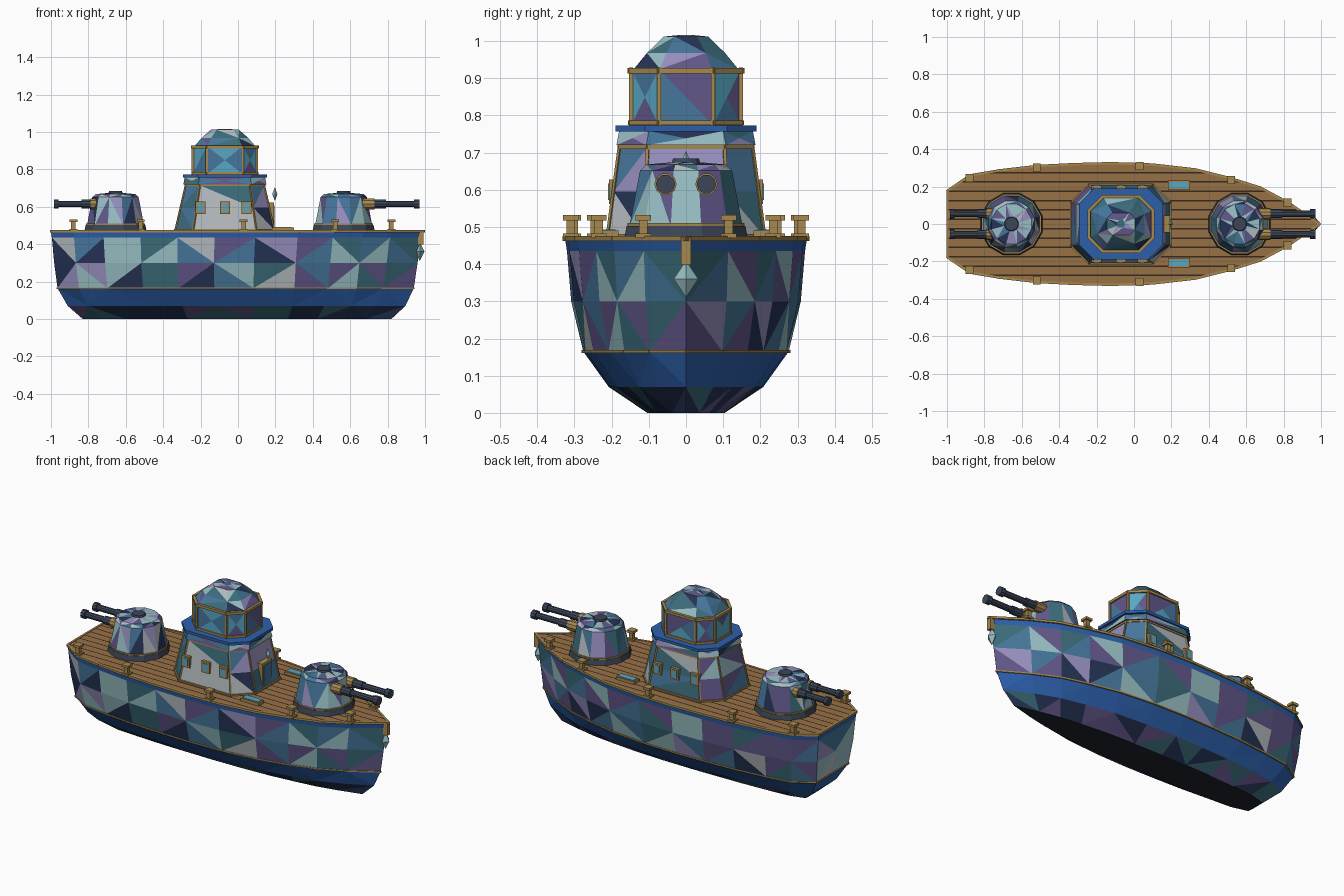
import bpy, bmesh, math, random
from mathutils import Vector, Matrix

if "Cube" in bpy.data.objects:
    bpy.data.objects.remove(bpy.data.objects["Cube"])

random.seed(4)
RGB = dict(ice=(150, 190, 195), mist=(178, 186, 190), lilac=(150, 142, 190), plum=(98, 88, 138),
           steel=(72, 118, 155), teal=(62, 108, 122), navy=(42, 54, 86), blue=(48, 96, 170),
           glass=(88, 165, 195), gold=(165, 135, 80), wood=(150, 112, 72), gap=(58, 44, 36),
           iron=(62, 72, 88), black=(34, 40, 46))
MATS = {}
for key, c in RGB.items():
    MATS[key] = bpy.data.materials.new(key)
    MATS[key].diffuse_color = [(v / 255) ** 2.2 for v in c] + [1]

FACET = ['ice', 'mist', 'lilac', 'plum', 'plum', 'steel', 'steel', 'teal', 'teal', 'navy', 'ice']
DARK = ['plum', 'navy', 'teal', 'navy']
PANE = ['glass', 'steel', 'plum', 'glass']


def finish(bm, name, palette):
    bmesh.ops.recalc_face_normals(bm, faces=bm.faces)
    me = bpy.data.meshes.new(name)
    bm.to_mesh(me)
    bm.free()
    for key in palette:
        me.materials.append(MATS[key])
    ob = bpy.data.objects.new(name, me)
    bpy.context.collection.objects.link(ob)
    return ob


def loft(name, rings, rows, poke=True, cap='black'):
    """Stack closed rings; each row of panels is split into random-coloured facets."""
    bm = bmesh.new()
    keys = list(dict.fromkeys([k for r in rows for k in r] + [cap]))
    vs = [[bm.verts.new(p) for p in r] for r in rings]
    n = len(rings[0])
    for j, pal in enumerate(rows):
        for i in range(n):
            k = (i + 1) % n
            q = [vs[j][i], vs[j][k], vs[j + 1][k], vs[j + 1][i]]
            if poke and len(pal) > 1:
                f = [bm.faces.new(q)]
                f = bmesh.ops.poke(bm, faces=f)['faces']
            elif (i + j) % 2:
                f = [bm.faces.new(q[:3]), bm.faces.new([q[0], q[2], q[3]])]
            else:
                f = [bm.faces.new([q[0], q[1], q[3]]), bm.faces.new(q[1:])]
            for face in f:
                face.material_index = keys.index(random.choice(pal))
    for r in (vs[0], vs[-1]):
        bm.faces.new(r).material_index = keys.index(cap)
    bmesh.ops.remove_doubles(bm, verts=bm.verts, dist=0.0005)
    return finish(bm, name, keys)


def beams(name, pairs, r, mat, sides=4):
    bm = bmesh.new()
    for a, b in pairs:
        a, b = Vector(a), Vector(b)
        d = b - a
        if d.length < 1e-4:
            continue
        m = Matrix.Translation((a + b) / 2) @ d.to_track_quat('Z', 'Y').to_matrix().to_4x4()
        m = m @ Matrix.Rotation(math.pi / sides, 4, 'Z')
        bmesh.ops.create_cone(bm, cap_ends=True, segments=sides, radius1=r, radius2=r,
                              depth=d.length + (r if sides == 4 else 0), matrix=m)
    return finish(bm, name, [mat])


def trim(name, ring, r=0.007, mat='gold'):
    return beams(name, [(p, ring[(i + 1) % len(ring)]) for i, p in enumerate(ring)], r, mat)


def boxes(name, items, mat):
    bm = bmesh.new()
    for c, s in items:
        bmesh.ops.create_cube(bm, size=1, matrix=Matrix.Translation(c) @ Matrix.Diagonal((*s, 1)))
    return finish(bm, name, [mat])


def octa(hx, hy, c, z, cx=-0.07):
    q = [(hx, hy - c), (hx - c, hy)]
    h = q + [(-x, y) for x, y in reversed(q)]
    return [(cx + x, y, z) for x, y in h + [(-x, -y) for x, y in h]]


def circle(cx, r, z, n=12):
    return [(cx + r * math.cos(t), r * math.sin(t), z)
            for t in (2 * math.pi * (i + 0.5) / n for i in range(n))]


def crystal(name, c, w, d, h):
    bm = bmesh.new()
    for s in (1, -1):
        m = Matrix.Translation(c) @ Matrix.Diagonal((d, w, s * h, 1)) @ Matrix.Translation((0, 0, 0.5))
        bmesh.ops.create_cone(bm, segments=4, radius1=1, radius2=0, depth=1, matrix=m)
    finish(bm, name, ['ice'])


# Hull: one deck outline scaled through the waterlines
OUT = [(1, 0), (0.83, 0.115), (0.68, 0.195), (0.52, 0.245), (0.33, 0.292), (0.1, 0.318), (-0.12, 0.325),
       (-0.32, 0.32), (-0.52, 0.31), (-0.72, 0.287), (-0.88, 0.26), (-1, 0.178)]
OUT += [(-1, 0)] + [(x, -y) for x, y in reversed(OUT[1:])]


def waterline(z, x0, x1, fy):
    return [(x0 + (x + 1) / 2 * (x1 - x0), y * fy, z) for x, y in OUT]


LEVELS = [(0, -0.83, 0.82, 0.32), (0.07, -0.91, 0.895, 0.64), (0.165, -0.965, 0.94, 0.85),
          (0.30, -0.983, 0.96, 0.95), (0.435, -0.995, 0.98, 0.985), (0.465, -1, 0.99, 1)]
hull = [waterline(*l) for l in LEVELS]
loft('hull', hull, [DARK, ['blue'], FACET, FACET, ['blue']], poke=False)
trim('waterline_trim', hull[2], 0.006)
deck_ring = waterline(0.469, -0.997, 0.993, 1)
trim('gunwale', deck_ring, 0.009)

# Planked deck
bm = bmesh.new()
bm.faces.new([bm.verts.new((x, y, 0.473)) for x, y, z in deck_ring])
for k in range(-7, 7):
    for e in (-0.004, 0.004):
        bmesh.ops.bisect_plane(bm, geom=bm.verts[:] + bm.edges[:] + bm.faces[:],
                               plane_co=(0, k * 0.05 + 0.025 + e, 0), plane_no=(0, 1, 0))
for f in bm.faces:
    y = f.calc_center_bounds().y / 0.05
    f.material_index = 1 if abs(y % 1 - 0.5) < 0.06 else 0
finish(bm, 'deck', ['wood', 'gap'])

# Bridge tower
low, high = octa(0.265, 0.21, 0.095, 0.475), octa(0.21, 0.178, 0.075, 0.715)
mid = [tuple((Vector(a) + Vector(b)) / 2) for a, b in zip(low, high)]
loft('tower_base', [low, mid, high], [FACET, FACET], poke=False)
trim('tower_foot_trim', low, 0.009)
trim('tower_head_trim', high)
beams('tower_corner_trim', list(zip(low, high)), 0.006, 'gold')
loft('tower_collar', [octa(0.222, 0.187, 0.08, 0.72), octa(0.215, 0.18, 0.08, 0.758)], [FACET])
loft('tower_ledge', [octa(0.225, 0.19, 0.08, 0.757), octa(0.225, 0.19, 0.08, 0.773)], [['blue']], cap='blue')

# Upper cabin with posts and rims
c0, c1 = octa(0.172, 0.148, 0.075, 0.773), octa(0.172, 0.148, 0.075, 0.925)
loft('cabin', [c0, c1], [PANE])
trim('cabin_lower_rim', [(x, y, 0.78) for x, y, z in c0], 0.009)
trim('cabin_upper_rim', [(x, y, 0.92) for x, y, z in c1], 0.011)
beams('cabin_posts', list(zip(c0, c1)), 0.008, 'gold')
loft('dome', [octa(0.162, 0.14, 0.07, 0.925), octa(0.125, 0.105, 0.052, 0.968),
              octa(0.075, 0.06, 0.03, 1.012), octa(0.02, 0.02, 0.01, 1.016)], [FACET] * 3, poke=False, cap='teal')

# Tower windows, door and deck hatches
wins = [(x, s * 0.195, 0.595) for x in (-0.2, -0.07, 0.045) for s in (1, -1)]
boxes('window_frames', [(w, (0.052, 0.024, 0.066)) for w in wins], 'gold')
boxes('window_panes', [(w, (0.03, 0.03, 0.044)) for w in wins], 'glass')
boxes('door_frame', [((0.172, 0, 0.55), (0.04, 0.09, 0.145))], 'gold')
boxes('door', [((0.174, 0, 0.548), (0.044, 0.066, 0.12))], 'steel')
hatches = [(0.24, s * 0.207, 0.481) for s in (1, -1)]
boxes('hatch_frames', [(h, (0.118, 0.052, 0.018)) for h in hatches], 'gold')
boxes('hatch_panes', [(h, (0.1, 0.036, 0.024)) for h in hatches], 'glass')

# Gun turrets
for name, cx, d in (('fore', 0.565, 1), ('aft', -0.655, -1)):
    loft(name + '_turret_ring', [circle(cx, 0.172, 0.47), circle(cx, 0.165, 0.503)], [['iron']], cap='iron')
    loft(name + '_turret', [circle(cx, r, z) for r, z in
                            ((0.158, 0.5), (0.128, 0.652), (0.11, 0.668), (0.04, 0.674))], [FACET] * 3, poke=False)
    trim(name + '_turret_trim', circle(cx, 0.158, 0.506), 0.006)
    loft(name + '_turret_cap', [circle(cx, 0.04, 0.67), circle(cx, 0.036, 0.684)], [['iron']], cap='iron')
    for part, a, b, r, mat in (('mounts', 0.1, 0.165, 0.03, 'gold'), ('sleeves', 0.15, 0.225, 0.024, 'iron'),
                               ('barrels', 0.1, 0.39, 0.018, 'iron'), ('muzzles', 0.375, 0.405, 0.026, 'iron')):
        off = 0 if d > 0 else -0.08
        ext = off if part == 'barrels' or part == 'muzzles' else 0
        e = -0.08 if d < 0 and ext else 0
        beams(f'{name}_{part}', [((cx + d * (a + (e if part == 'muzzles' else 0)), s * 0.055, 0.615),
                                  (cx + d * (b + e), s * 0.055, 0.615)) for s in (1, -1)], r, mat, 10) \
            if d > 0 else beams(f'{name}_{part}', [((cx - a * 0.81, s * 0.055, 0.615),
                                                    (cx - b * 0.81, s * 0.055, 0.615)) for s in (1, -1)], r, mat, 10)

# Bollards along the deck edge
posts = [(x, s * y) for x, y in ((-0.88, 0.245), (-0.52, 0.303), (0.03, 0.31), (0.52, 0.235), (0.82, 0.115))
         for s in (1, -1)]
boxes('bollards', [((x, y, z), (w, w, h)) for x, y in posts
                   for z, w, h in ((0.476, 0.042, 0.012), (0.497, 0.024, 0.045), (0.525, 0.042, 0.014))], 'gold')

# Bow ornament and floating tower crystal
boxes('bow_post', [((0.978, 0, 0.435), (0.03, 0.026, 0.075))], 'gold')
crystal('bow_crystal', (0.972, 0, 0.36), 0.033, 0.025, 0.05)
crystal('tower_crystal', (0.197, 0, 0.668), 0.014, 0.014, 0.037)

for m in bpy.data.materials:
    if m.users and not m.is_grease_pencil:
        m.use_nodes = True
        m.node_tree.nodes["Principled BSDF"].inputs["Base Color"].default_value = m.diffuse_color
